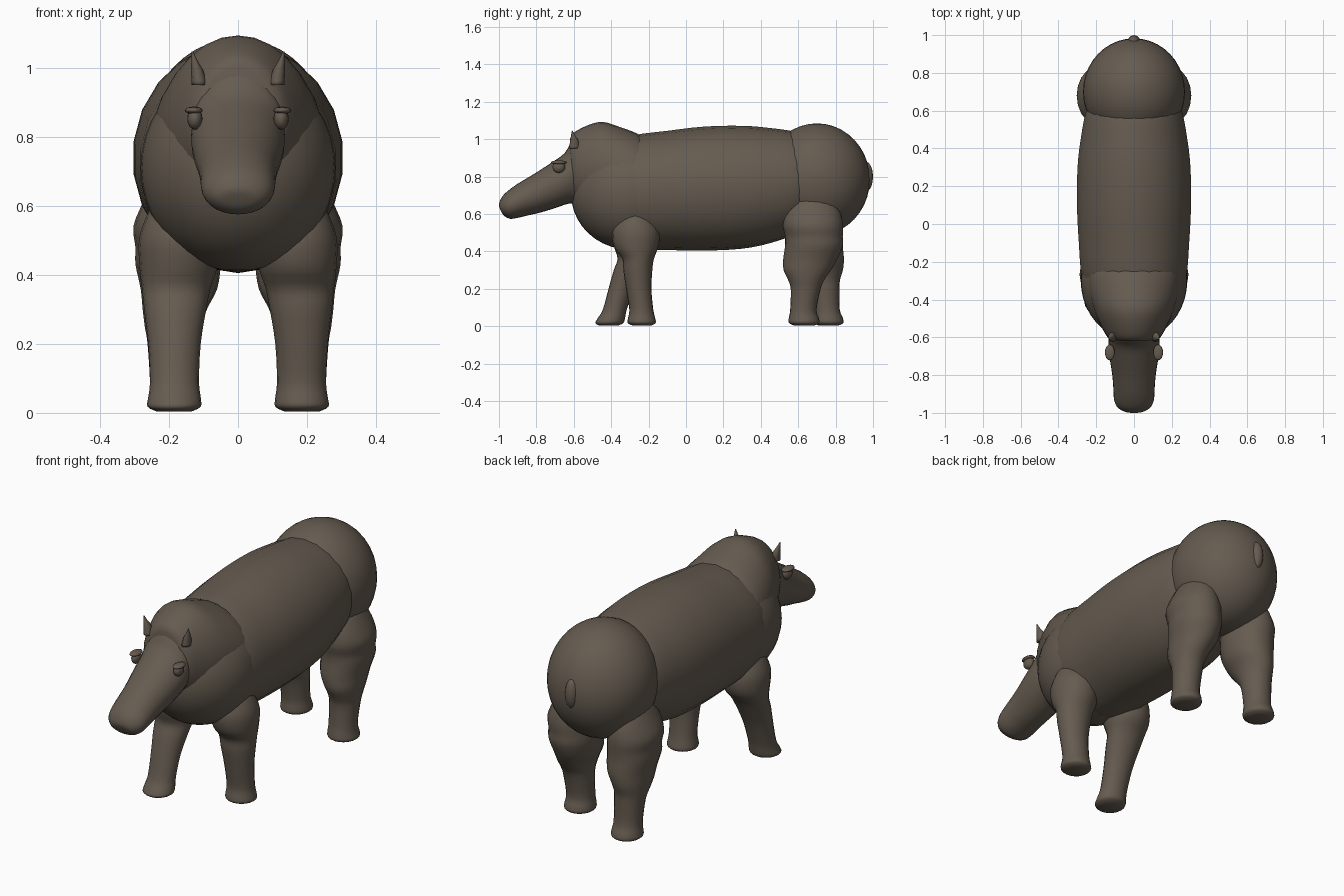
import bpy, bmesh, math
from mathutils import Vector

cube = bpy.data.objects.get("Cube")
if cube:
    bpy.data.objects.remove(cube, do_unlink=True)

hide = bpy.data.materials.new("grey_brown_hide")
hide.use_nodes = True
tone = (0.13, 0.105, 0.08, 1)
hide.diffuse_color = tone
shader = hide.node_tree.nodes["Principled BSDF"]
shader.inputs["Base Color"].default_value = tone
shader.inputs["Roughness"].default_value = 0.8


def finish(name, bm):
    bmesh.ops.recalc_face_normals(bm, faces=bm.faces)
    for f in bm.faces:
        f.smooth = True
    mesh = bpy.data.meshes.new(name)
    bm.to_mesh(mesh)
    bm.free()
    mesh.materials.append(hide)
    obj = bpy.data.objects.new(name, mesh)
    bpy.context.collection.objects.link(obj)
    return obj


def spline(a, b, c, d, t):
    return 0.5 * (2*b + (c - a)*t + (2*a - 5*b + 4*c - d)*t*t + (3*b - a - 3*c + d)*t**3)


def loft(name, rings, sides=28, steps=3):
    """Each ring: y, z of one edge, y, z of the opposite edge, half width, centre x."""
    pts, last = [], len(rings) - 1
    for i in range(last):
        quad = [rings[max(i-1, 0)], rings[i], rings[i+1], rings[min(i+2, last)]]
        for s in range(steps):
            pts.append([spline(*v, s / steps) for v in zip(*quad)])
    pts.append(rings[-1])
    bm = bmesh.new()
    loops = []
    for y1, z1, y2, z2, w, cx in pts:
        loop = []
        for k in range(sides):
            a = 2 * math.pi * k / sides
            t = 0.5 - 0.5 * math.cos(a)
            loop.append(bm.verts.new((cx + w*math.sin(a), y1 + (y2-y1)*t, z1 + (z2-z1)*t)))
        loops.append(loop)
    for p, q in zip(loops, loops[1:]):
        for k in range(sides):
            n = (k + 1) % sides
            bm.faces.new((p[k], p[n], q[n], q[k]))
    bm.faces.new(loops[0])
    bm.faces.new(loops[-1][::-1])
    return finish(name, bm)


def ellipsoid(name, centre, size, segs=32):
    bm = bmesh.new()
    bmesh.ops.create_uvsphere(bm, u_segments=segs, v_segments=segs // 2, radius=1)
    for v in bm.verts:
        v.co = Vector(centre) + Vector(a * b for a, b in zip(v.co, size))
    return finish(name, bm)


# Barrel torso: y, top, bottom, half width
barrel = [(-.45, .93, .50, .20), (-.3, 1.015, .415, .275), (-.1, 1.045, .408, .295),
          (.1, 1.068, .405, .305), (.3, 1.072, .415, .302), (.45, 1.06, .445, .285),
          (.6, 1.035, .50, .255), (.7, .97, .58, .20)]
loft("torso", [(y, t, y, b, w, 0) for y, t, b, w in barrel], sides=22)

# Shoulders, rump and tail stub
ellipsoid("shoulders", (0, -.30, .71), (.282, .315, .30), 40)
ellipsoid("rump", (0, .70, .785), (.27, .283, .30), 40)
ellipsoid("tail_stub", (0, .962, .80), (.035, .038, .08), 16)

# Humped neck
neck = [(-.16, .96, .55, .22), (-.25, 1.025, .55, .25), (-.36, 1.068, .55, .24),
        (-.45, 1.093, .56, .215), (-.53, 1.073, .60, .18), (-.6, 1.035, .66, .14),
        (-.62, 1.0, .69, .11)]
loft("neck", [(y, t, y, b, w, 0) for y, t, b, w in neck])

# Long drooping head, upper edge to lower edge
loft("head", [(-.5, 1.04, -.48, .64, .12, 0), (-.6, 1.0, -.58, .655, .132, 0),
              (-.65, .925, -.63, .655, .136, 0), (-.73, .868, -.70, .632, .128, 0),
              (-.82, .81, -.78, .608, .115, 0), (-.90, .762, -.85, .592, .109, 0),
              (-.955, .722, -.90, .58, .106, 0), (-.985, .69, -.94, .575, .092, 0),
              (-1.0, .655, -.972, .59, .06, 0), (-.998, .635, -.987, .612, .02, 0)])

# Legs: z, front edge, back edge, inner x, outer x
front = [(.004, -.285, -.185, .135, .235), (.018, -.312, -.162, .108, .262),
         (.045, -.31, -.165, .108, .26), (.09, -.303, -.175, .113, .255),
         (.2, -.32, -.185, .108, .26), (.3, -.335, -.18, .092, .272),
         (.36, -.34, -.172, .08, .278), (.42, -.383, -.15, .06, .285),
         (.5, -.396, -.14, .05, .287), (.57, -.37, -.17, .07, .265),
         (.66, -.33, -.22, .1, .22)]
rear = [(.004, .58, .685, .135, .235), (.018, .55, .712, .108, .262),
        (.045, .55, .71, .108, .26), (.09, .557, .698, .113, .255),
        (.2, .56, .72, .11, .262), (.25, .545, .74, .105, .27),
        (.3, .522, .775, .09, .276), (.36, .52, .81, .06, .282),
        (.43, .53, .838, .05, .297), (.48, .53, .838, .05, .297),
        (.54, .518, .84, .055, .303), (.61, .53, .825, .08, .275),
        (.68, .57, .79, .1, .24)]


def leg(name, rows, side, stride=0, power=1):
    rings = []
    for z, f, b, i, o in rows:
        s = stride * max(0, 1 - (z / .42) ** power)
        rings.append((f + s, z, b + s, z, (o - i) / 2, side * (o + i) / 2))
    loft(name, rings, sides=20)


leg("front_leg_left", front, 1)
leg("front_leg_right", front, -1, -.18)
leg("rear_leg_left", rear, 1)
leg("rear_leg_right", rear, -1, .13, 2)

# Eyes with flat upper lids, and small pointed ears
for side, label in ((1, "left"), (-1, "right")):
    ellipsoid("eye_" + label, (side * .125, -.68, .852), (.022, .034, .032), 16)
    ellipsoid("eyelid_" + label, (side * .128, -.68, .876), (.026, .042, .011), 16)
    loft("ear_" + label, [(-.625, .95, -.57, .95, .022, side * .112),
                          (-.62, .99, -.575, .99, .018, side * .118),
                          (-.615, 1.02, -.592, 1.02, .009, side * .126),
                          (-.61, 1.046, -.606, 1.046, .002, side * .132)], sides=12)
